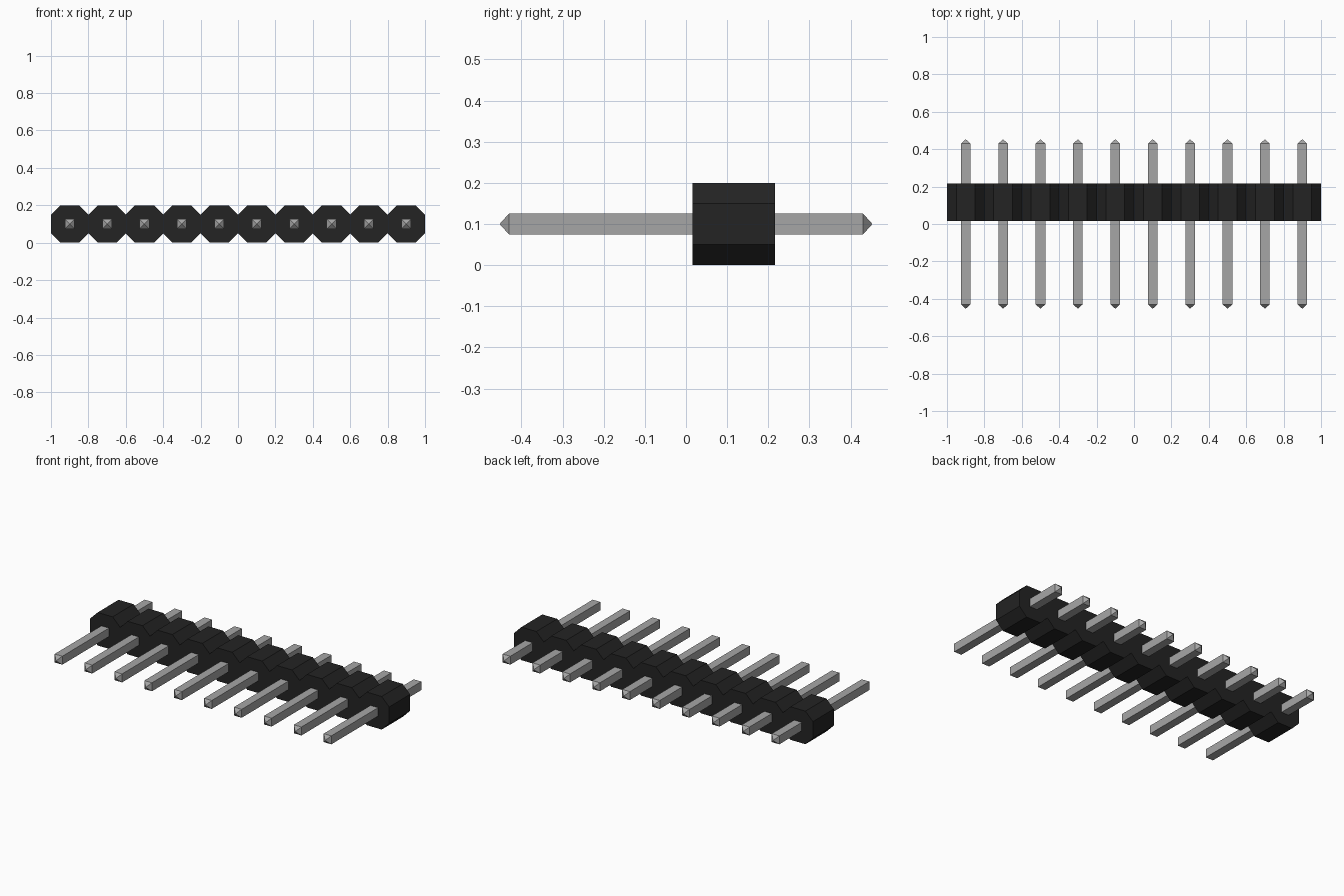
import bpy, bmesh
from mathutils import Vector

cube = bpy.data.objects.get("Cube")
if cube:
    bpy.data.objects.remove(cube, do_unlink=True)

PINS = 10
PITCH = 0.2
MID_Z = 0.1


def material(name, rgb):
    mat = bpy.data.materials.new(name)
    mat.use_nodes = True
    colour = (*rgb, 1.0)
    mat.diffuse_color = colour
    mat.node_tree.nodes["Principled BSDF"].inputs["Base Color"].default_value = colour
    return mat


def add_object(name, bm, mat):
    bmesh.ops.recalc_face_normals(bm, faces=bm.faces[:])
    mesh = bpy.data.meshes.new(name)
    bm.to_mesh(mesh)
    bm.free()
    mesh.materials.append(mat)
    obj = bpy.data.objects.new(name, mesh)
    bpy.context.collection.objects.link(obj)
    return obj


black = material("black plastic", (0.017, 0.017, 0.017))
metal = material("grey metal", (0.38, 0.38, 0.38))
centres = [(i - (PINS - 1) / 2) * PITCH for i in range(PINS)]

# Housing: a row of joined octagons, extruded front to back
OCTAGON = [(-0.05, -0.1), (0.05, -0.1), (0.1, -0.05), (0.1, 0.05),
           (0.05, 0.1), (-0.05, 0.1), (-0.1, 0.05), (-0.1, -0.05)]
FRONT_Y, DEPTH = 0.016, 0.2
bm = bmesh.new()
for cx in centres:
    bm.faces.new([bm.verts.new((cx + x, FRONT_Y, MID_Z + z)) for x, z in OCTAGON])
bmesh.ops.remove_doubles(bm, verts=bm.verts[:], dist=0.001)
result = bmesh.ops.extrude_face_region(bm, geom=bm.faces[:], use_keep_orig=True)
moved = [g for g in result["geom"] if isinstance(g, bmesh.types.BMVert)]
bmesh.ops.translate(bm, verts=moved, vec=Vector((0, DEPTH, 0)))
add_object("housing", bm, black)

# Pins: square bars with a pyramid point at each end
HALF, SHOULDER, TIP = 0.0255, 0.43, 0.453
CORNERS = [(-HALF, -HALF), (HALF, -HALF), (HALF, HALF), (-HALF, HALF)]
bm = bmesh.new()
rings = [[bm.verts.new((x, y, z)) for x, z in CORNERS] for y in (-SHOULDER, SHOULDER)]
tips = [bm.verts.new((0, y, 0)) for y in (-TIP, TIP)]
for k in range(4):
    n = (k + 1) % 4
    bm.faces.new((rings[0][k], rings[0][n], rings[1][n], rings[1][k]))
    for ring, tip in zip(rings, tips):
        bm.faces.new((ring[k], ring[n], tip))
first_pin = add_object("pin_1", bm, metal)
first_pin.location = (centres[0], 0, MID_Z)
for i, cx in enumerate(centres[1:], start=2):
    pin = bpy.data.objects.new(f"pin_{i}", first_pin.data)
    pin.location = (cx, 0, MID_Z)
    bpy.context.collection.objects.link(pin)
